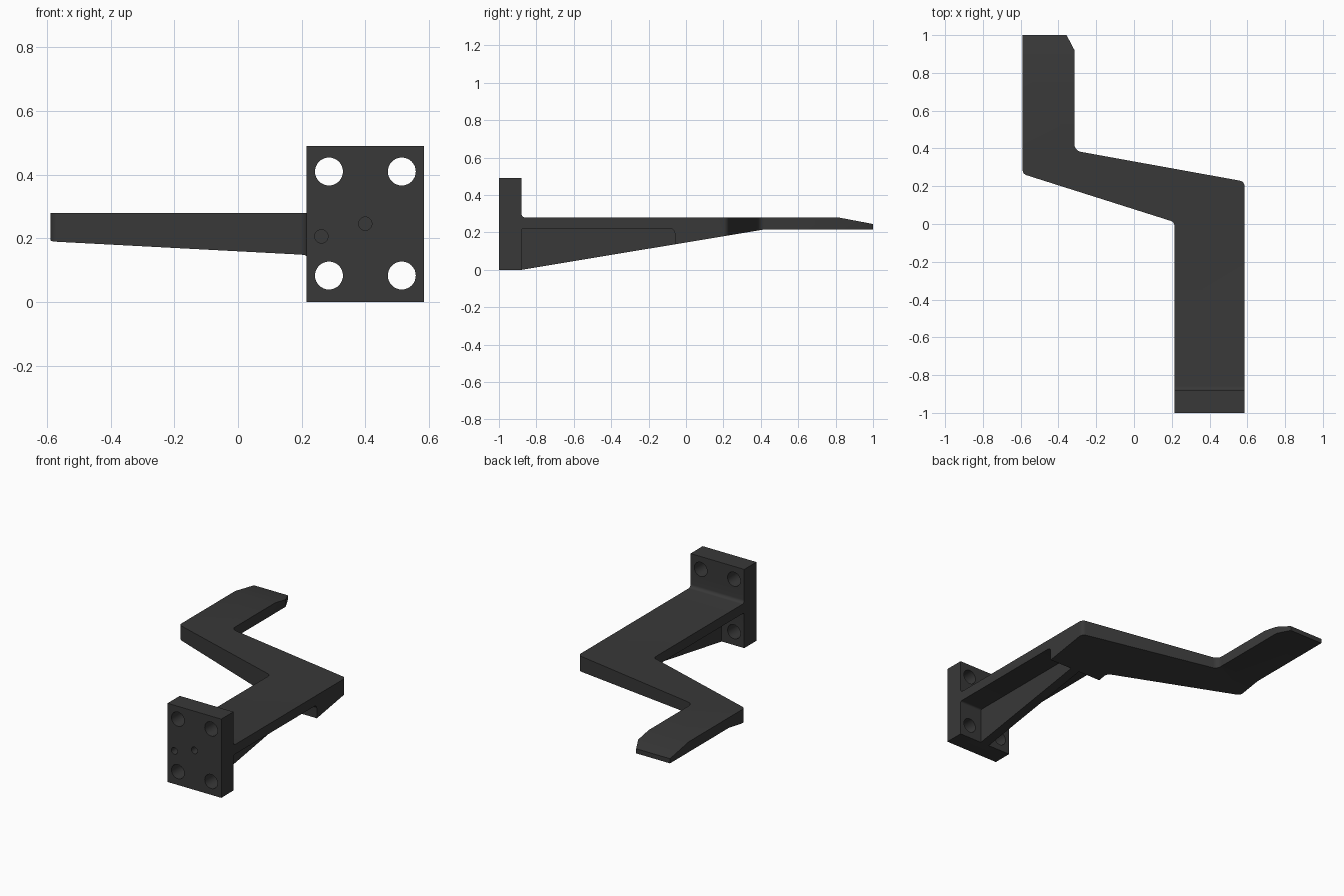
import bpy, bmesh, math
from mathutils import Vector, Matrix

if "Cube" in bpy.data.objects:
    bpy.data.objects.remove(bpy.data.objects["Cube"])


def rounded(points, steps=6):
    """Round each (u, v, radius) corner of a polygon."""
    out, n = [], len(points)
    for i, (u, v, r) in enumerate(points):
        p = Vector((u, v))
        if r == 0:
            out.append(p)
            continue
        a = (Vector(points[i - 1][:2]) - p).normalized()
        b = (Vector(points[(i + 1) % n][:2]) - p).normalized()
        half = a.angle(b) / 2
        centre = p + (a + b).normalized() * (r / math.sin(half))
        s = p + a * (r / math.tan(half)) - centre
        e = p + b * (r / math.tan(half)) - centre
        turn = s.angle_signed(e)
        for k in range(steps + 1):
            # angle_signed is clockwise-positive
            out.append(centre + Matrix.Rotation(-turn * k / steps, 2) @ s)
    return out


def prism(name, points, place, lo, hi):
    bm = bmesh.new()
    face = bm.faces.new([bm.verts.new(place(p.x, p.y, lo)) for p in rounded(points)])
    ext = bmesh.ops.extrude_face_region(bm, geom=[face])
    verts = [g for g in ext["geom"] if isinstance(g, bmesh.types.BMVert)]
    bmesh.ops.translate(bm, verts=verts, vec=place(0, 0, hi - lo))
    bmesh.ops.recalc_face_normals(bm, faces=bm.faces)
    return finish(name, bm)


def finish(name, bm):
    mesh = bpy.data.meshes.new(name)
    bm.to_mesh(mesh)
    bm.free()
    ob = bpy.data.objects.new(name, mesh)
    bpy.context.collection.objects.link(ob)
    return ob


def drill(name, x, z, radius, y0, y1):
    bm = bmesh.new()
    mat = Matrix.Translation((x, (y0 + y1) / 2, z)) @ Matrix.Rotation(math.pi / 2, 4, 'X')
    bmesh.ops.create_cone(bm, cap_ends=True, segments=32, radius1=radius,
                          radius2=radius, depth=y1 - y0, matrix=mat)
    return finish(name, bm)


def combine(ob, tool, op):
    tool.hide_render = True
    mod = ob.modifiers.new(op, 'BOOLEAN')
    mod.operation, mod.object, mod.solver = op, tool, 'EXACT'
    bpy.context.view_layer.objects.active = ob
    bpy.ops.object.modifier_apply(modifier=mod.name)
    bpy.data.objects.remove(tool)


def from_top(u, v, w):
    return Vector((u, v, w))


def from_side(u, v, w):
    return Vector((w, u, v))


# Cranked arm outline, seen from above
bracket = prism("cranked_bracket", [
    (-0.59, 1, 0), (-0.59, 0.265, 0.03), (0.215, 0.01, 0.03), (0.215, -1, 0),
    (0.585, -1, 0), (0.585, 0.225, 0.03), (-0.315, 0.388, 0.04),
    (-0.315, 0.92, 0), (-0.357, 1, 0)], from_top, -0.2, 0.7)

# Side profile: upright plate, tapering arm, chamfered tip
profile = prism("side_profile", [
    (-1, 0, 0), (-0.88, 0, 0), (0.42, 0.216, 0), (1, 0.216, 0), (1, 0.245, 0),
    (0.815, 0.28, 0), (-0.88, 0.28, 0.02), (-0.88, 0.49, 0), (-1, 0.49, 0)],
    from_side, -1, 1)
combine(bracket, profile, 'INTERSECT')

# Pockets under the arm, leaving a central rib
for lo, hi in ((0.1, 0.37), (0.43, 0.7)):
    pocket = prism("pocket_cutter", [
        (-0.88, -0.1, 0), (-0.06, -0.1, 0), (-0.06, 0.22, 0.025), (-0.88, 0.22, 0.012)],
        from_side, lo, hi)
    combine(bracket, pocket, 'DIFFERENCE')

# Four bolt holes through the plate
for x in (0.286, 0.515):
    for z in (0.083, 0.41):
        combine(bracket, drill("bolt_cutter", x, z, 0.044, -1.1, -0.8), 'DIFFERENCE')

# Two small blind locating holes
for x, z in ((0.262, 0.206), (0.4, 0.246)):
    combine(bracket, drill("pin_cutter", x, z, 0.021, -1.1, -0.93), 'DIFFERENCE')

# Dark finish and edge-preserving smooth shading
dark = bpy.data.materials.new("dark_plastic")
dark.diffuse_color = (0.04, 0.04, 0.04, 1)
dark.use_nodes = True
dark.node_tree.nodes["Principled BSDF"].inputs["Base Color"].default_value = dark.diffuse_color
bracket.data.materials.clear()
bracket.data.materials.append(dark)
bpy.ops.object.select_all(action='DESELECT')
bracket.select_set(True)
bpy.context.view_layer.objects.active = bracket
bpy.ops.object.shade_smooth_by_angle(angle=math.radians(30))
